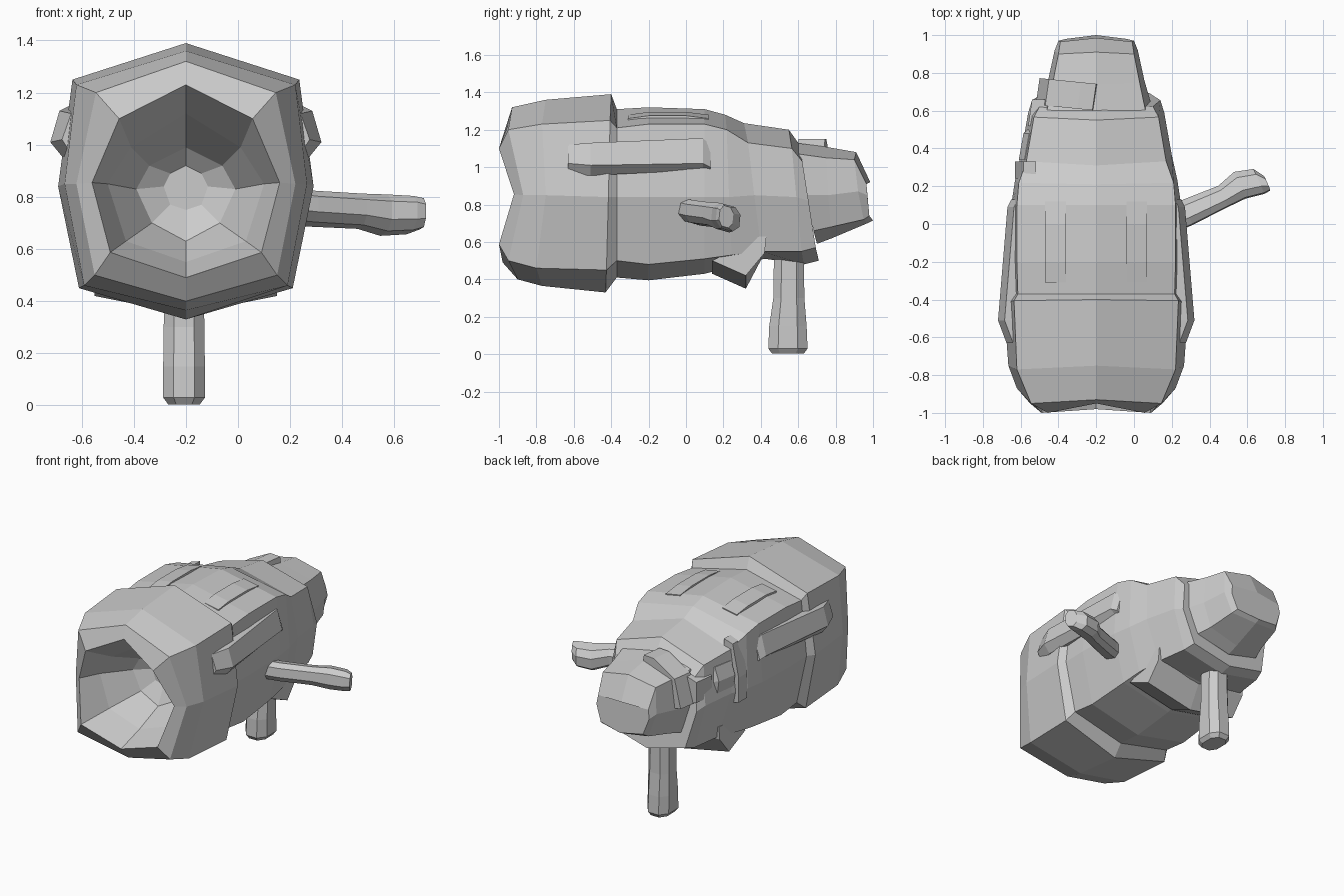
import bpy, bmesh, math
from mathutils import Vector

AX = -0.2  # x position of the body's long axis


def make(name, verts, faces):
    me = bpy.data.meshes.new(name)
    me.from_pydata(verts, [], faces)
    bm = bmesh.new()
    bm.from_mesh(me)
    bmesh.ops.recalc_face_normals(bm, faces=bm.faces)
    bm.to_mesh(me)
    bm.free()
    ob = bpy.data.objects.new(name, me)
    bpy.context.collection.objects.link(ob)
    return ob


def loft(name, rings):
    """Skin equal-sized rings and cap both ends."""
    n = len(rings[0])
    faces = [(r * n + i, r * n + (i + 1) % n, (r + 1) * n + (i + 1) % n, (r + 1) * n + i)
             for r in range(len(rings) - 1) for i in range(n)]
    last = (len(rings) - 1) * n
    faces += [tuple(range(n)), tuple(range(last, last + n))]
    return make(name, [v for r in rings for v in r], faces)


def octagon(ys, zt, xu, zu, xm, zm, xl, zl, zb):
    """Symmetric eight-point section: top, upper, middle, lower, bottom."""
    half = [(xu, ys[1], zu), (xm, ys[2], zm), (xl, ys[3], zl)]
    return ([(AX, ys[0], zt)] + [(AX + x, y, z) for x, y, z in half] + [(AX, ys[4], zb)]
            + [(AX - x, y, z) for x, y, z in reversed(half)])


def slanted(yt, yb, *sec):
    """Section leaning evenly from yt at the top to yb at the bottom."""
    return octagon([yt + (yb - yt) * t for t in (0, .2, .5, .85, 1)], *sec)


# Main hull: cavity floor, flared mouth, front shell, step, tapering body
mouth = [
    slanted(-.52, -.52, .92, .06, .89, .085, .84, .06, .77, .75),
    slanted(-.58, -.58, .99, .14, .92, .19, .83, .13, .70, .63),
    slanted(-.78, -.78, 1.12, .21, .99, .30, .85, .23, .63, .55),
    octagon((-.95, -1, -.92, -1, -.98), 1.23, .256, 1.10, .36, .855, .29, .587, .49),
    octagon((-.93, -.95, -.87, -.95, -.9), 1.32, .345, 1.20, .42, .85, .35, .50, .40),
    octagon((-.75, -.77, -.75, -.8, -.77), 1.36, .42, 1.23, .465, .85, .39, .46, .365),
    slanted(-.40, -.43, 1.39, .435, 1.25, .49, .84, .41, .45, .33),
]
body = [
    slanted(-.37, -.37, 1.31, .415, 1.21, .455, .84, .38, .50, .41),
    slanted(-.20, -.20, 1.32, .42, 1.23, .46, .84, .38, .48, .395),
    slanted(.10, .10, 1.31, .42, 1.23, .45, .84, .37, .51, .43),
    slanted(.21, .25, 1.28, .41, 1.20, .43, .84, .36, .53, .47),
    slanted(.31, .42, 1.235, .37, 1.13, .40, .85, .33, .55, .51),
    slanted(.55, .63, 1.20, .33, 1.10, .36, .84, .30, .55, .48),
    slanted(.60, .71, 1.13, .30, 1.03, .34, .82, .28, .57, .50),
]
loft("hull", mouth + body)

# Rear cap
loft("rear_cap", [
    slanted(.58, .70, 1.13, .26, 1.07, .29, .85, .24, .66, .59),
    slanted(.74, .78, 1.11, .23, 1.05, .255, .85, .21, .68, .62),
    octagon((.91, .90, .92, .95, .97), 1.08, .20, 1.04, .22, .87, .18, .72, .70),
    octagon((.985, .965, .97, .98, 1.0), .92, .19, .91, .20, .85, .16, .74, .715),
])


def tapered(name, stations, sides=8):
    """Limb with rounded section; stations are (centre, half u, half v) with axes u, v."""
    rings = []
    for c, u, v in stations:
        c, u, v = Vector(c), Vector(u), Vector(v)
        rings.append([c + u * max(-1, min(1, 1.3 * math.cos(a))) + v * max(-1, min(1, 1.3 * math.sin(a)))
                      for a in (2 * math.pi * (i + .5) / sides for i in range(sides))])
    return loft(name, rings)


# Lower grip
tapered("lower_grip", [((AX - .007, y, z), (w, 0, 0), (0, d, 0)) for y, z, w, d in
        [(.55, .52, .075, .08), (.55, .30, .078, .083), (.545, .15, .08, .10),
         (.545, .03, .08, .105), (.545, .003, .06, .085)]])

# Side handle with a swollen tip
tapered("side_handle", [((x, y, z), (-.4 * w, .9 * w, -.25 * w), (0, .1 * h, h)) for x, y, z, w, h in
        [(.18, .02, .765, .075, .06), (.28, .06, .755, .07, .06), (.47, .145, .745, .06, .06),
         (.56, .205, .73, .075, .07), (.66, .225, .73, .07, .065), (.705, .215, .735, .04, .055)]])

for s, side in ((1, "right"), (-1, "left")):
    # Long side fins, flaring toward the front
    loft(side + "_fin", [[(AX + s * x, y, z) for x, z in
                          ((.36, zt), (o - .035, zt), (o, zm), (o - .045, zb), (.36, zb))]
                         for y, o, zt, zm, zb in [(-.63, .475, 1.12, 1.02, .95),
                                                  (-.51, .52, 1.13, 1.01, .955),
                                                  (.09, .47, 1.155, 1.02, .985),
                                                  (.13, .45, 1.12, 1.00, .97)]])
    # Thin raised strips on top
    loft(side + "_top_strip", [[(AX + s * .16, y, 1.18), (AX + s * .27, y, 1.18),
                                (AX + s * .27, y, z - .02), (AX + s * .16, y, z)]
                               for y, z in [(-.31, 1.28), (-.2, 1.295), (.0, 1.295), (.12, 1.28)]])

# Belly band with slanted ends, following the V of the underside
prof = [(.20, .53), (.25, .62), (.43, .63), (.42, .54), (.32, .35), (.14, .43)]
loft("belly_band", [[(AX + x, y, z + (abs(x) * .2 if z < .5 else 0)) for y, z in prof]
                    for x in (-.35, 0, .35)])

# Clasp wrapping the upper left of the rear
loft("rear_clasp", [[(x + dx, y - (x + .5) * .1, z) for x, z in
                     ((-.21, 1.05), (-.22, 1.15), (-.30, 1.15), (-.47, 1.06), (-.52, .87), (-.40, .85))]
                    for y, dx in ((.63, 0), (.77, .02))])

# Left side pads and strap
loft("left_pad", [[(-.50, y, 1.08), (-o + .03, y, 1.06), (-o, y, .97), (-o + .02, y, .82), (-.50, y, .80)]
                  for y, o in ((.34, .61), (.48, .585), (.51, .55))])
loft("left_strap", [[(-.52, y, 1.19), (-.585, y, 1.17), (-.63, y, .95), (-.63, y, .78), (-.52, y, .76)]
                    for y in (.24, .33)])
loft("left_rear_pad", [[(-.45, y, 1.05), (-o, y, 1.02), (-o, y, .88), (-.45, y, .85)]
                       for y, o in ((.52, .56), (.66, .54))])
